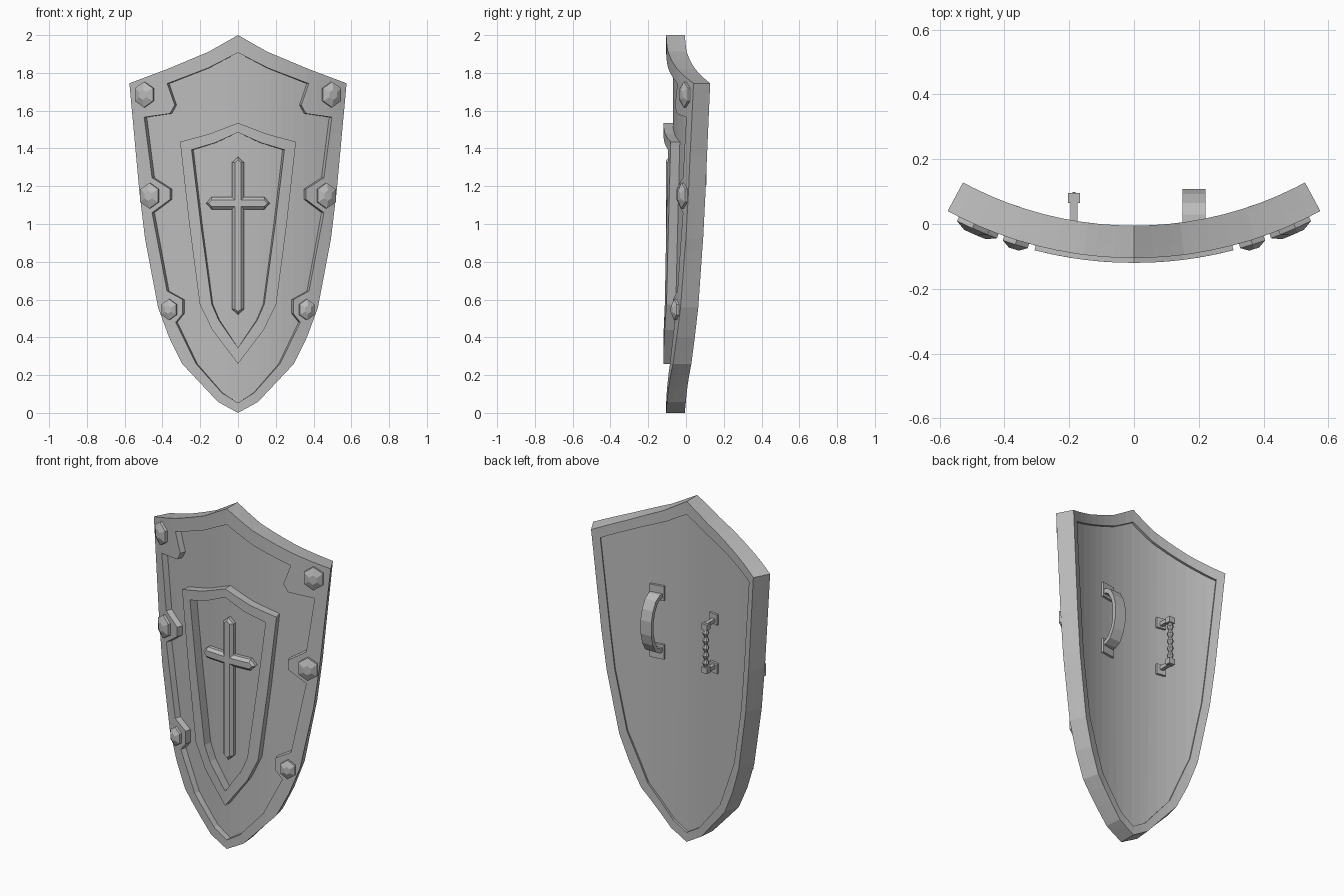
import bpy, bmesh, math
from mathutils import Matrix, Vector

old = bpy.data.objects.get("Cube")
if old:
    bpy.data.objects.remove(old, do_unlink=True)

GREY = (0.5, 0.5, 0.5, 1)
metal = bpy.data.materials.new("plain grey")
metal.use_nodes = True
metal.diffuse_color = GREY
metal.node_tree.nodes["Principled BSDF"].inputs["Base Color"].default_value = GREY

RADIUS = 1.2125          # bend of the shield's front surface
CENTRE_Y = 1.1075
STRIP = 0.06             # width of the flat strips along the bend


def bend(x, d, z):
    """Wrap a flat point (x, height above the front surface, z) onto the bend."""
    a = math.asin(x / RADIUS)
    return Vector(((RADIUS + d) * math.sin(a), CENTRE_Y - (RADIUS + d) * math.cos(a), z))


def finish(name, bm):
    bmesh.ops.recalc_face_normals(bm, faces=bm.faces)
    mesh = bpy.data.meshes.new(name)
    bm.to_mesh(mesh)
    bm.free()
    mesh.materials.append(metal)
    obj = bpy.data.objects.new(name, mesh)
    bpy.context.collection.objects.link(obj)
    return obj


def loft(bm, loops, skip=lambda a, b: False):
    """Skin a stack of equal closed loops and cap both ends."""
    rows = [[bm.verts.new(p) for p in loop] for loop in loops]
    n = len(rows[0])
    for low, high in zip(rows, rows[1:]):
        for i in range(n):
            j = (i + 1) % n
            if not skip(low[i].co, low[j].co):
                bm.faces.new((low[i], low[j], high[j], high[i]))
    bm.faces.new(rows[0][::-1])
    bm.faces.new(rows[-1])
    bm.normal_update()
    bmesh.ops.triangulate(bm, faces=[f for f in bm.faces if len(f.verts) > 4],
                          ngon_method='EAR_CLIP')


def curved_part(name, layers, cut=True):
    """Right-hand outlines at given heights, mirrored, then bent."""
    bm = bmesh.new()
    loops = [[(x, d, z) for x, z in pts] for pts, d in layers]
    loft(bm, loops, lambda a, b: abs(a.x) < 1e-5 and abs(b.x) < 1e-5)
    bmesh.ops.mirror(bm, geom=bm.verts[:] + bm.edges[:] + bm.faces[:],
                     axis='X', merge_dist=1e-4)
    if cut:
        for k in range(-9, 10):
            bmesh.ops.bisect_plane(bm, geom=bm.verts[:] + bm.edges[:] + bm.faces[:],
                                   plane_co=(k * STRIP, 0, 0), plane_no=(1, 0, 0))
    for v in bm.verts:
        v.co = bend(*v.co)
    return finish(name, bm)


# Outlines, from the top point down the side to the bottom point
outline = [(0, 2), (.155, 1.912), (.375, 1.82), (.575, 1.745), (.522, 1.17),
           (.492, .92), (.423, .557), (.365, .4), (.296, .26), (.106, .058), (0, 0)]
notched = [(0, 1.907), (.16, 1.825), (.375, 1.743), (.335, 1.63), (.36, 1.585),
           (.497, 1.565), (.455, 1.245), (.36, 1.185), (.36, 1.13), (.455, 1.06),
           (.376, .645), (.293, .6), (.293, .525), (.33, .48), (.222, .26),
           (.085, .106), (0, .053)]
back_edge = [(0, 1.925), (.14, 1.85), (.36, 1.765), (.527, 1.7), (.475, 1.17),
             (.448, .93), (.38, .58), (.255, .29), (.09, .105), (0, .055)]
crest_outer = [(0, 1.535), (.15, 1.477), (.303, 1.435), (.255, 1.0), (.2, .575),
               (.135, .44), (0, .26)]
crest_inner = [(0, 1.485), (.12, 1.43), (.243, 1.393), (.195, 1.0), (.137, .575),
               (.1, .49), (0, .345)]


def ring(outer, inner):
    return outer + inner[::-1]


# Shield body with raised borders front and back
curved_part("shield_panel", [(outline, -.085), (outline, -.035)])
front_rim = ring(outline, notched)
curved_part("front_rim", [(front_rim, -.035), (front_rim, 0)])
back_rim = ring(outline, back_edge)
curved_part("back_rim", [(back_rim, -.1), (back_rim, -.085)])
crest = ring(crest_outer, crest_inner)
curved_part("crest_frame", [(crest, -.035), (crest, .015)])


# Chamfered cross inside the crest
def cross(w):
    s = w - .033
    mid = 1.11
    return [(0, 1.355 + s), (w, 1.325), (w, mid + w), (.14, mid + w), (.172 + s, mid),
            (.14, mid - w), (w, mid - w), (w, .55), (0, .52 - s)]


curved_part("crest_cross", [(cross(.033), -.035), (cross(.033), -.015), (cross(.017), 0)])


# Six-sided studs on the rim tabs
def hexagon(x, z, w, h):
    return [(x + w * math.sin(math.radians(a)) / .866, z + h * math.cos(math.radians(a)))
            for a in range(0, 360, 60)]


studs = {"top": (.493, 1.685, .047, .068), "middle": (.465, 1.15, .047, .068),
         "bottom": (.362, .547, .038, .056)}
for name, (x, z, w, h) in studs.items():
    curved_part(name + "_studs", [(hexagon(x, z, w, h), -.002),
                                  (hexagon(x, z, w, h), .014),
                                  (hexagon(x, z, w * .4, h * .4), .029)], cut=False)


def box(name, centre, size, turn=0):
    bm = bmesh.new()
    bmesh.ops.create_cube(bm, size=1, matrix=Matrix.Translation(centre)
                          @ Matrix.Rotation(turn, 4, 'Z') @ Matrix.Diagonal((*size, 1)))
    return finish(name, bm)


# Arm strap: a flat band arched between two plates
STRAP_X, STRAP_Z = .185, 1.25
outer = [(.172, -.01), (.17, .03), (.15, .065), (.1, .093), (.04, .108)]
inner = [(.147, -.01), (.145, .025), (.128, .05), (.088, .072), (.036, .086)]
band = (outer + [(-z, y) for z, y in outer[::-1]]
        + [(-z, y) for z, y in inner] + inner[::-1])
bm = bmesh.new()
loft(bm, [[(STRAP_X + s * .035, y, STRAP_Z + z) for z, y in band] for s in (-1, 1)])
finish("arm_strap", bm)

# Hand grip: a beaded bar held by two posts
GRIP_X, GRIP_Y, GRIP_Z = -.185, .08, 1.222
BEADS, SPAN = 5, .22
bm = bmesh.new()
rows = []
for i in range(2 * BEADS + 1):
    r = .019 if i % 2 else .01
    z = GRIP_Z - SPAN / 2 + SPAN * i / (2 * BEADS)
    rows.append([(GRIP_X + r * math.cos(a * math.pi / 4),
                  GRIP_Y + r * math.sin(a * math.pi / 4), z) for a in range(8)])
loft(bm, rows)
finish("grip_bar", bm)

TILT = math.asin(STRAP_X / RADIUS)
for label, s in (("upper", 1), ("lower", -1)):
    box(label + "_strap_plate", (STRAP_X, -.001, STRAP_Z + s * .172), (.085, .02, .085), TILT)
    z = GRIP_Z + s * .135
    box(label + "_grip_plate", (GRIP_X, -.001, z + s * .008), (.055, .02, .06), -TILT)
    box(label + "_grip_post", (GRIP_X, .04, z), (.022, .08, .022))
    box(label + "_grip_end", (GRIP_X, GRIP_Y, z - s * .008), (.038, .03, .034))
